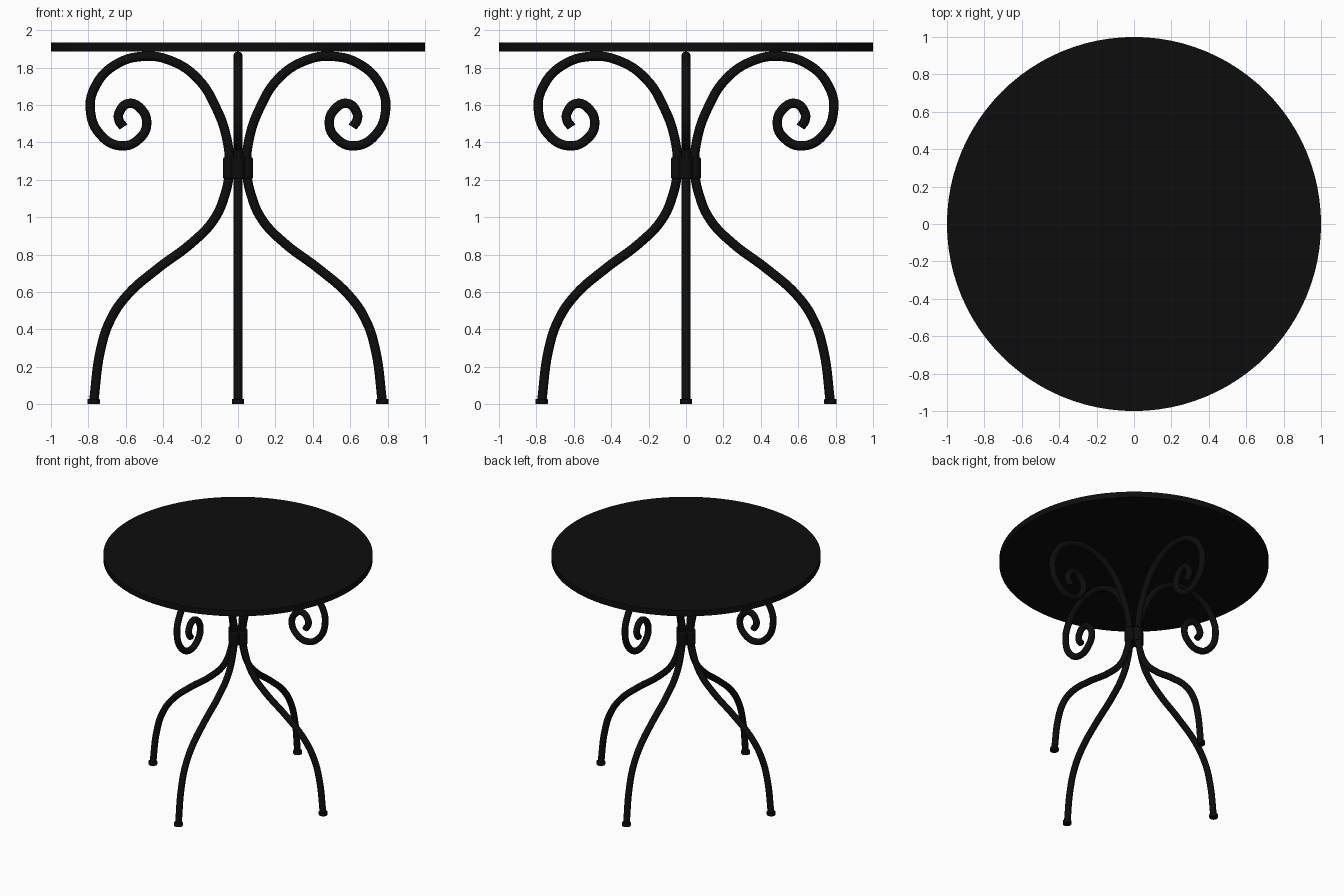
import bpy
from math import pi, cos, sin, radians

if "Cube" in bpy.data.objects:
    bpy.data.objects.remove(bpy.data.objects["Cube"])

black = bpy.data.materials.new("black_iron")
black.diffuse_color = (0.004, 0.004, 0.004, 1)
black.use_nodes = True
black.node_tree.nodes["Principled BSDF"].inputs["Base Color"].default_value = black.diffuse_color


def finish(ob, name, bevel=0):
    ob.name = name
    ob.data.materials.append(black)
    bpy.ops.object.select_all(action='DESELECT')
    ob.select_set(True)
    bpy.context.view_layer.objects.active = ob
    if bevel:
        m = ob.modifiers.new("rounded_edges", 'BEVEL')
        m.width, m.segments = bevel, 2
    bpy.ops.object.shade_smooth_by_angle(angle=radians(35))


def cylinder(name, r, z0, z1, x=0, y=0, sides=24, bevel=0):
    bpy.ops.mesh.primitive_cylinder_add(vertices=sides, radius=r, depth=z1 - z0,
                                        location=(x, y, (z0 + z1) / 2))
    finish(bpy.context.object, name, bevel)


# Leg centreline (distance from centre, height), foot to scroll tip
PATH = [(.772, .01), (.735, .29), (.685, .445), (.595, .58), (.43, .725), (.25, .86),
        (.13, .985), (.07, 1.12), (.046, 1.26), (.06, 1.42), (.115, 1.58), (.215, 1.74),
        (.355, 1.835), (.505, 1.86), (.66, 1.812), (.76, 1.705), (.79, 1.58), (.735, 1.44),
        (.62, 1.381), (.525, 1.422), (.488, 1.5), (.52, 1.58), (.585, 1.608),
        (.635, 1.56), (.637, 1.52), (.612, 1.482)]


def scroll_leg(name, angle):
    cu = bpy.data.curves.new(name, 'CURVE')
    cu.dimensions = '3D'
    cu.bevel_depth = .025
    cu.bevel_resolution = 4
    cu.resolution_u = 6
    cu.use_fill_caps = True
    sp = cu.splines.new('BEZIER')
    sp.bezier_points.add(len(PATH) - 1)
    for p, (d, z) in zip(sp.bezier_points, PATH):
        p.co = (d * cos(angle), d * sin(angle), z)
        p.handle_left_type = p.handle_right_type = 'AUTO'
    ob = bpy.data.objects.new(name, cu)
    bpy.context.collection.objects.link(ob)
    bpy.ops.object.select_all(action='DESELECT')
    ob.select_set(True)
    bpy.context.view_layer.objects.active = ob
    bpy.ops.object.convert(target='MESH')
    finish(bpy.context.object, name)


# Round top
cylinder("table_top", 1.0, 1.886, 1.933, sides=96)

# Four scrolled legs with foot pads and the clasp sleeves that bind them
for i, side in enumerate(("right", "back", "left", "front")):
    a = i * pi / 2
    scroll_leg(side + "_leg", a)
    cylinder(side + "_foot", .033, 0, .028, .772 * cos(a), .772 * sin(a), bevel=.004)
    cylinder(side + "_clasp", .037, 1.205, 1.32, .043 * cos(a), .043 * sin(a), bevel=.008)
